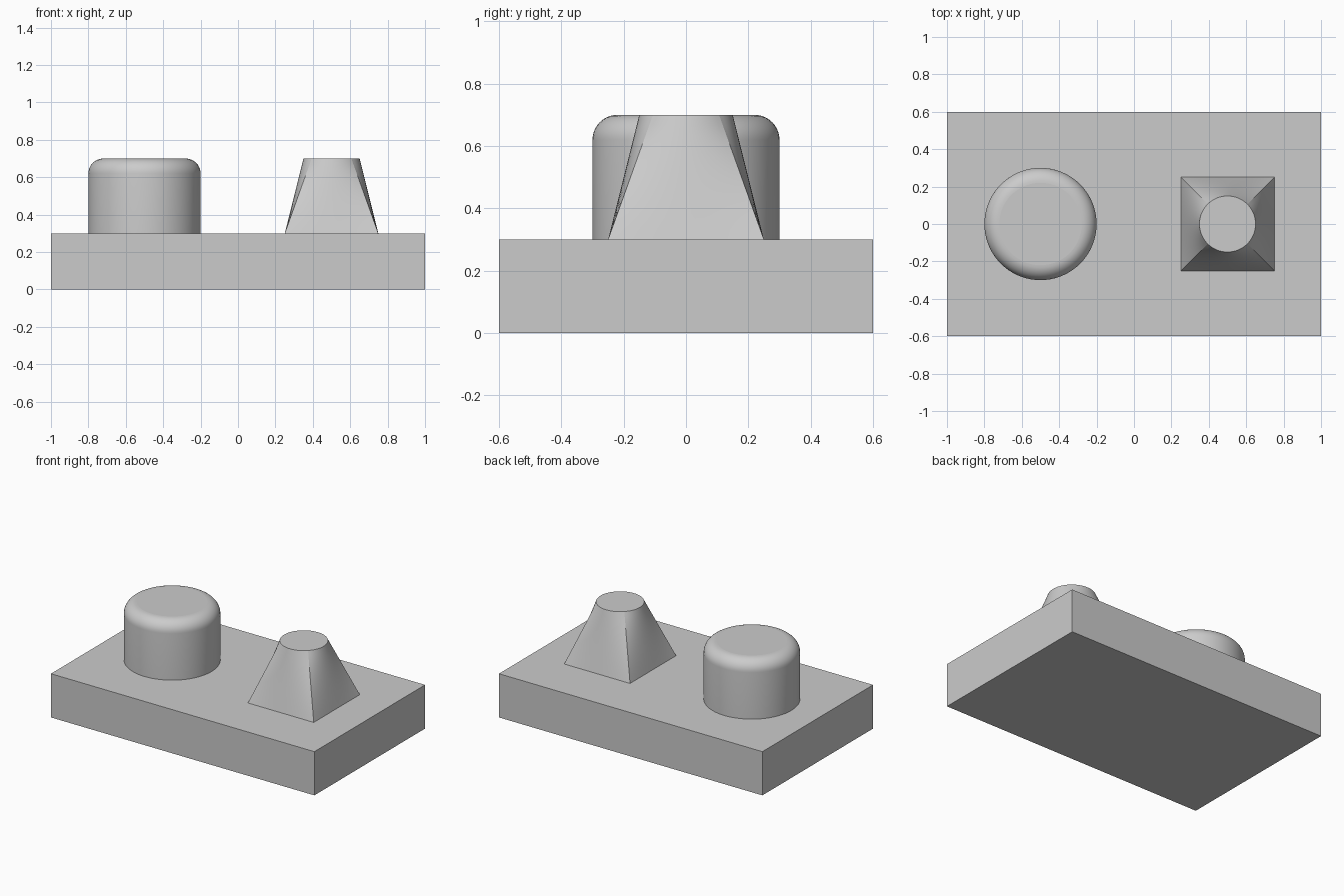
import bpy, bmesh
from math import pi, sin, cos

if "Cube" in bpy.data.objects:
    bpy.data.objects.remove(bpy.data.objects["Cube"])

PLATE_TOP, POST_TOP = 0.3, 0.7


def finish(name, bm, location=(0, 0, 0)):
    bmesh.ops.recalc_face_normals(bm, faces=bm.faces)
    mesh = bpy.data.meshes.new(name)
    bm.to_mesh(mesh)
    bm.free()
    obj = bpy.data.objects.new(name, mesh)
    obj.location = location
    bpy.context.collection.objects.link(obj)
    return obj


def skin_rings(rings):
    """Skin closed rings of points, capping both ends; sides smooth, caps flat."""
    bm = bmesh.new()
    loops = [[bm.verts.new(p) for p in ring] for ring in rings]
    n = len(loops[0])
    for low, high in zip(loops, loops[1:]):
        for i in range(n):
            j = (i + 1) % n
            bm.faces.new((low[i], low[j], high[j], high[i])).smooth = True
    for cap in (loops[0], loops[-1]):
        for edge in bm.faces.new(cap).edges:
            edge.smooth = False
    return bm, loops


# Base plate
bm = bmesh.new()
bmesh.ops.create_cube(bm, size=1)
bmesh.ops.scale(bm, vec=(2, 1.2, PLATE_TOP), verts=bm.verts)
finish("base_plate", bm, (0, 0, PLATE_TOP / 2))

# Round post with a filleted top rim
R, FILLET, SIDES, STEPS = 0.3, 0.08, 72, 10
profile = [(R, PLATE_TOP)]
for k in range(STEPS + 1):
    a = pi / 2 * k / STEPS
    profile.append((R - FILLET + FILLET * cos(a), POST_TOP - FILLET + FILLET * sin(a)))
angles = [2 * pi * i / SIDES for i in range(SIDES)]
bm, _ = skin_rings([[(r * cos(a), r * sin(a), z) for a in angles] for r, z in profile])
finish("round_post", bm, (-0.5, 0, 0))

# Tapered post: square foot blending to a round top, creased at the corners
HALF, TOP_R, PER_SIDE, LEVELS = 0.25, 0.15, 16, 12
square, circle = [], []
for side in range(4):
    c, s = cos(side * pi / 2), sin(side * pi / 2)
    for i in range(PER_SIDE):
        u = i / PER_SIDE
        y = HALF * (2 * u - 1)
        square.append((HALF * c - y * s, HALF * s + y * c))
        a = side * pi / 2 - pi / 4 + u * pi / 2
        circle.append((TOP_R * cos(a), TOP_R * sin(a)))
rings = []
for k in range(LEVELS + 1):
    t = k / LEVELS
    z = PLATE_TOP + (POST_TOP - PLATE_TOP) * t
    rings.append([(p[0] + (q[0] - p[0]) * t, p[1] + (q[1] - p[1]) * t, z)
                  for p, q in zip(square, circle)])
bm, loops = skin_rings(rings)
for low, high in zip(loops, loops[1:]):
    for i in range(0, 4 * PER_SIDE, PER_SIDE):
        bm.edges.get((low[i], high[i])).smooth = False
finish("tapered_post", bm, (0.5, 0, 0))
